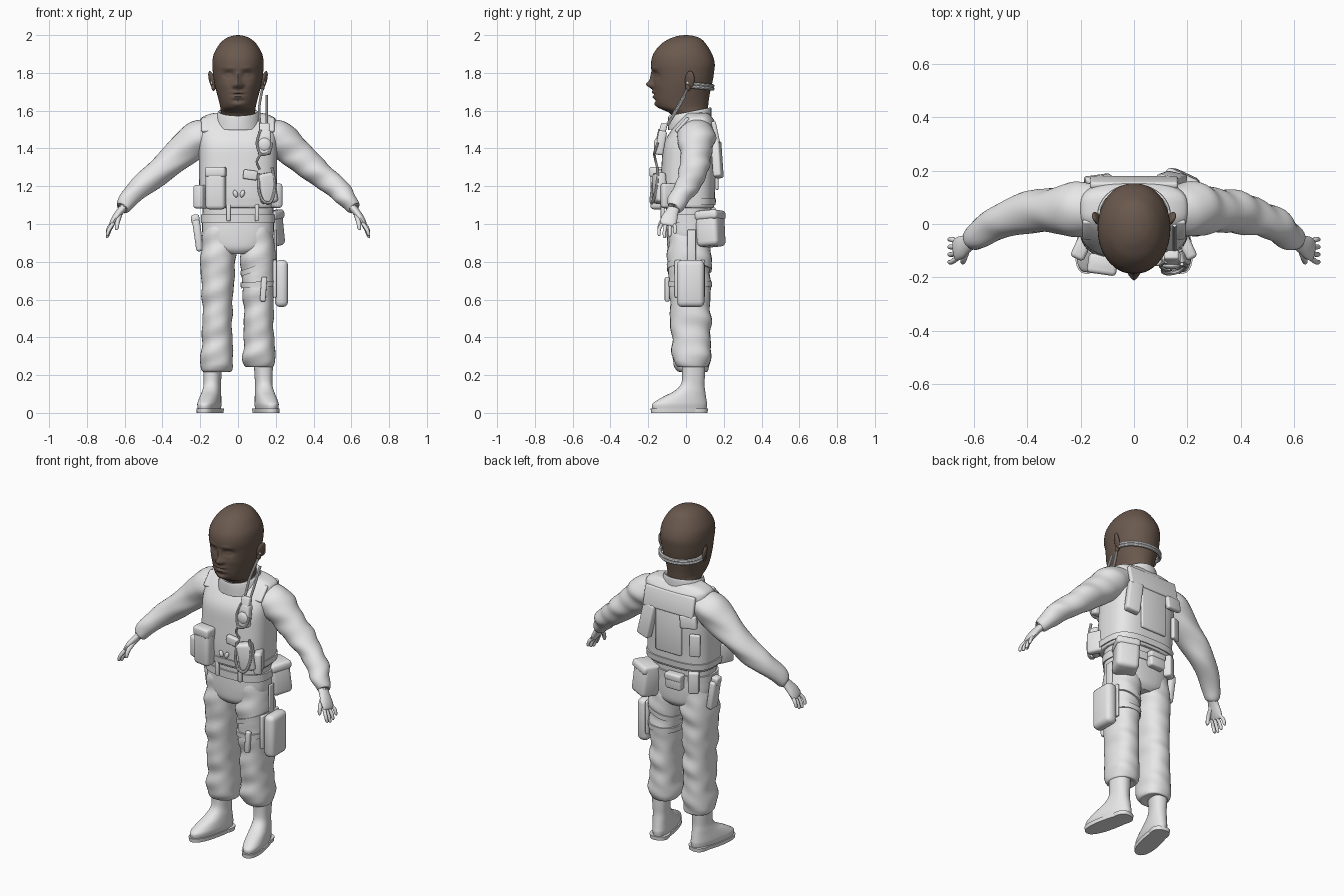
import bpy, bmesh, math
from mathutils import Vector, Matrix, Euler


def material(name, rgb):
    m = bpy.data.materials.new(name)
    m.diffuse_color = (*rgb, 1)
    return m


GREY = material("light_grey", (0.8, 0.8, 0.8))
BROWN = material("dark_brown", (0.145, 0.1, 0.076))


def finish(name, bm, mat=GREY):
    bmesh.ops.recalc_face_normals(bm, faces=bm.faces)
    me = bpy.data.meshes.new(name)
    bm.to_mesh(me)
    bm.free()
    me.materials.append(mat)
    ob = bpy.data.objects.new(name, me)
    bpy.context.collection.objects.link(ob)
    return ob


def spline(rows, k):
    """Catmull-Rom interpolation of rows of numbers."""
    out = []
    for i in range(len(rows) - 1):
        a, b, c, d = (rows[max(i - 1, 0)], rows[i], rows[i + 1], rows[min(i + 2, len(rows) - 1)])
        for j in range(k):
            t = j / k
            out.append([0.5 * (2 * q + (r - p) * t + (2 * p - 5 * q + 4 * r - s) * t * t
                               + (3 * q - p - 3 * r + s) * t ** 3) for p, q, r, s in zip(a, b, c, d)])
    return out + [list(rows[-1])]


def loft(name, rows, mat=GREY, n=28, k=4, p=2.0, along=False, tilt=(0, 0), deform=None):
    """Skin rings (x, y, z, rx, ry); rings lie flat, or across the path if along."""
    bm, rings = bmesh.new(), []
    rows = spline(rows, k)
    for i, (x, y, z, rx, ry) in enumerate(rows):
        u, v, c = Vector((1, 0, 0)), Vector((0, 1, 0)), Vector((x, y, z))
        if along:
            t = Vector(rows[min(i + 1, len(rows) - 1)][:3]) - Vector(rows[max(i - 1, 0)][:3])
            u = t.cross(v).normalized()
            v = t.cross(u).normalized()
        ring = []
        for j in range(n):
            a = 2 * math.pi * j / n
            ca, sa = math.cos(a), math.sin(a)
            du = math.copysign(abs(ca) ** (2 / p), ca) * max(rx, .001)
            dv = math.copysign(abs(sa) ** (2 / p), sa) * max(ry, .001)
            co = c + u * du + v * dv
            co.z += tilt[0] * du + tilt[1] * dv
            ring.append(bm.verts.new(deform(co) if deform else co))
        rings.append(ring)
    for r, s in zip(rings, rings[1:]):
        for j in range(n):
            bm.faces.new((r[j], r[(j + 1) % n], s[(j + 1) % n], s[j]))
    bm.faces.new(rings[0])
    bm.faces.new(rings[-1])
    return finish(name, bm, mat)


def box(name, loc, size, rot=(0, 0, 0), bevel=0.012):
    """Soft-edged box, rotation in degrees."""
    bm = bmesh.new()
    m = Matrix.Translation(loc) @ Euler([math.radians(a) for a in rot]).to_matrix().to_4x4()
    bmesh.ops.create_cube(bm, size=1)
    bmesh.ops.scale(bm, vec=size, verts=bm.verts)
    bmesh.ops.bevel(bm, geom=bm.edges[:], offset=min(bevel, min(size) * .45), segments=3,
                    profile=.5, affect='EDGES')
    bmesh.ops.transform(bm, matrix=m, verts=bm.verts)
    return finish(name, bm)


def ball(name, loc, size, rot=(0, 0, 0), mat=GREY):
    bm = bmesh.new()
    m = Matrix.LocRotScale(Vector(loc), Euler([math.radians(a) for a in rot]), Vector(size))
    bmesh.ops.create_uvsphere(bm, u_segments=24, v_segments=14, radius=1, matrix=m)
    return finish(name, bm, mat)


def cable(name, pts, r):
    cu = bpy.data.curves.new(name, 'CURVE')
    cu.dimensions, cu.bevel_depth, cu.bevel_resolution = '3D', r, 2
    cu.use_fill_caps = True
    pts = spline(pts, 6)
    sp = cu.splines.new('POLY')
    sp.points.add(len(pts) - 1)
    for q, co in zip(sp.points, pts):
        q.co = (*co, 1)
    tmp = bpy.data.objects.new(name + "_path", cu)
    bpy.context.collection.objects.link(tmp)
    bpy.context.view_layer.update()
    me = bpy.data.meshes.new_from_object(tmp.evaluated_get(bpy.context.evaluated_depsgraph_get()))
    bpy.data.objects.remove(tmp)
    bm = bmesh.new()
    bm.from_mesh(me)
    return finish(name, bm)


# Head: smooth egg with facial relief
RELIEF = [  # x, z, spread x, spread z, push in y
    (0, 1.738, .018, .02, -.036), (0, 1.775, .013, .03, -.014), (.02, 1.733, .011, .011, -.012),
    (.05, 1.79, .026, .017, .017), (.05, 1.788, .014, .009, -.010), (.045, 1.825, .035, .011, -.005),
    (0, 1.697, .03, .008, -.009), (0, 1.685, .034, .004, .006), (0, 1.672, .026, .008, -.009),
    (0, 1.652, .03, .008, .006), (0, 1.632, .025, .014, -.008), (.07, 1.735, .025, .02, -.004)]


def face(co):
    if co.y < -.03:
        w = min(1, (-.03 - co.y) / .05)
        for x, z, sx, sz, d in RELIEF:
            co.y += w * d * math.exp(-((abs(co.x) - x) / sx) ** 2 - ((co.z - z) / sz) ** 2)
    return co


HEAD = [(1.54, .088, -.06, .11), (1.585, .09, -.085, .113), (1.605, .092, -.125, .115), (1.62, .094, -.15, .117),
        (1.65, .101, -.165, .12), (1.70, .114, -.172, .128), (1.75, .126, -.173, .14), (1.80, .133, -.178, .148),
        (1.85, .136, -.185, .152), (1.90, .128, -.173, .138), (1.95, .1, -.135, .108), (1.98, .068, -.088, .08),
        (1.995, .034, -.045, .042), (2.0, .004, -.005, .005)]
loft("head", [(0, (f + b) / 2, z, w, (b - f) / 2) for z, w, f, b in HEAD], BROWN, 96, 8, 2.1, deform=face)
for s, side in ((1, "right"), (-1, "left")):
    ball(side + "_ear", (s * .138, .02, 1.762), (.012, .027, .05), (-10, s * 12, -s * 25), BROWN)
    ball(side + "_ear_lobe", (s * .13, .012, 1.725), (.011, .015, .02), (0, 0, 0), BROWN)
    ball(side + "_earpiece", (s * .132, .012, 1.75), (.012, .011, .014))

# Headset band behind the head and cable to the radio
for dz in (-.008, .008):
    cable("headset_band", [(.13 * math.cos(a), .03 + .112 * math.sin(a), 1.735 + dz - .012 * math.sin(a))
                           for a in [math.pi * i / 12 for i in range(13)]], .009)
cable("headset_cable", [(.135, .02, 1.74), (.122, -.01, 1.68), (.112, -.05, 1.61), (.115, -.085, 1.55),
                        (.125, -.12, 1.5)], .007)

# Shirt, collar, vest, belt and hips
loft("shirt", [(0, .015, 1.0, .185, .115), (0, .015, 1.1, .188, .12), (0, .02, 1.3, .18, .12)], p=2.5)
loft("vest", [(0, .01, 1.085, .192, .13), (0, .01, 1.10, .202, .14), (0, .01, 1.2, .206, .145),
              (0, .017, 1.32, .207, .146), (0, .023, 1.42, .207, .142), (0, .04, 1.49, .207, .122),
              (0, .055, 1.54, .203, .098), (0, .06, 1.565, .19, .078), (0, .06, 1.585, .14, .06),
              (0, .055, 1.59, .08, .04)], n=56, p=3.0)
loft("vest_hem", [(0, .01, 1.10, .209, .146), (0, .01, 1.135, .211, .15)], n=56, k=2, p=3.0)
loft("collar", [(0, .02, 1.52, .125, .115), (0, .02, 1.57, .115, .115), (0, .02, 1.595, .103, .112),
                (0, .02, 1.585, .09, .1)], tilt=(0, .2))
loft("belt", [(0, .015, 1.005, .196, .125), (0, .015, 1.05, .197, .127)], k=2, p=2.5, n=48)
loft("hips", [(0, .017, .84, .07, .09), (0, .017, .87, .15, .113), (0, .017, .93, .185, .119),
              (0, .017, 1.0, .19, .119), (0, .017, 1.03, .188, .117)], p=2.5, n=40)


def wrinkle(co):
    """Cloth folds."""
    f = .004 * math.sin(co.z * 38 + co.y * 14) + .003 * math.sin(co.z * 61 - co.x * 25)
    return co + Vector((f * .6, f, 0))


# Limbs, mirrored left and right
for s, side in ((1, "right"), (-1, "left")):
    drop = -.025 if s < 0 else 0
    loft(side + "_trouser_leg", [(s * x, y, z, a, b) for x, y, z, a, b in (
        (.095, .017, 1.0, .08, .1), (.1, .017, .9, .092, .112), (.106, .017, .8, .093, .114),
        (.108, .018, .68, .086, .111), (.109, .022, .55, .079, .107), (.11, .026, .45, .079, .106),
        (.111, .028, .36, .082, .102), (.112, .03, .3 + drop, .087, .1), (.113, .033, .265 + drop, .085, .094),
        (.114, .037, .243 + drop, .072, .08), (.118, .04, .25 + drop, .045, .055))],
        k=6, n=32, p=2.3, deform=wrinkle)
    # Boots turned slightly outward
    turn = Matrix.Translation((s * .135, .04, 0)) @ Matrix.Rotation(s * .22, 4, 'Z')
    loft(side + "_boot", [(0, (f + b) / 2, z, w, (b - f) / 2) for z, w, f, b in (
        (.018, .05, -.222, .07), (.045, .054, -.225, .073), (.065, .053, -.2, .07), (.09, .05, -.155, .066),
        (.115, .047, -.105, .062), (.15, .044, -.068, .058), (.2, .046, -.06, .06), (.3, .052, -.065, .062))],
        n=32, p=2.3, deform=lambda c: turn @ c)
    for nm, y, ry, w in (("_sole", -.078, .152, .055), ("_heel", .02, .054, .053)):
        loft(side + "_boot" + nm, [(0, y, 0, w, ry), (0, y, .022, w + .002, ry + .002)],
             n=32, k=1, p=2.4, deform=lambda c: turn @ c)
    # Sleeves and hands
    loft(side + "_sleeve", [(s * x, y, z, a, b) for x, y, z, a, b in (
        (.15, .055, 1.485, .075, .09), (.21, .055, 1.455, .095, .1), (.27, .053, 1.405, .09, .092),
        (.34, .048, 1.345, .08, .08), (.43, .036, 1.265, .068, .074), (.52, .0, 1.195, .06, .062),
        (.575, -.035, 1.135, .05, .054), (.61, -.062, 1.087, .038, .042), (.612, -.064, 1.085, .02, .025))],
        along=True, k=6, deform=wrinkle)
    loft(side + "_hand", [(s * x, y, z, a, b) for x, y, z, a, b in (
        (.595, -.055, 1.1, .022, .03), (.625, -.073, 1.065, .02, .034), (.65, -.088, 1.03, .019, .043),
        (.668, -.096, 1.0, .014, .042), (.673, -.098, .992, .006, .03))], along=True, n=20)
    for i in range(4):
        y0, y1 = -.126 + i * .02, -.142 + i * .028
        low = (.0, -.01, -.004, .012)[i]
        loft(side + "_finger", [(s * .66, y0, 1.005, .01, .01), (s * .683, y1, .97 + low, .010, .0095),
                                (s * .692, y1, .942 + low, .008, .008), (s * .692, y1, .936 + low, .002, .002)],
             along=True, n=10)
    loft(side + "_thumb", [(s * .625, -.09, 1.05, .012, .014), (s * .638, -.13, 1.01, .012, .012),
                           (s * .642, -.143, .975, .009, .009), (s * .642, -.144, .968, .002, .002)],
         along=True, n=10)
    # Vest shoulder straps, belt hangers and buckles
    box("shoulder_strap", (s * .15, -.02, 1.525), (.085, .02, .1), (-42, 0, 0), .008)
    box("belt_hanger", (s * .075 + .025, -.124, 1.06), (.022, .02, .09), bevel=.006)
    ball("vest_buckle", (s * .018 + .005, -.14, 1.16), (.012, .012, .02), (0, s * 20, 0))

# Front pouches
box("large_front_pouch", (-.118, -.15, 1.19), (.105, .07, .225), (0, 0, -8), .02)
box("large_front_pouch_flap", (-.118, -.152, 1.275), (.111, .074, .055), (0, 0, -8), .015)
box("left_side_pouch", (-.195, -.085, 1.145), (.055, .1, .125), (0, 0, -25), .015)
box("small_front_box", (.065, -.142, 1.26), (.075, .03, .05), (0, 8, 0), .008)
box("right_front_pouch", (.155, -.14, 1.19), (.09, .06, .16), (0, -10, 18), .018)
box("right_side_pouch", (.198, -.085, 1.15), (.045, .1, .13), (0, 0, 25), .015)
cable("tool_lanyard", [(.11, -.165, 1.27), (.11, -.18, 1.18), (.135, -.185, 1.12), (.175, -.175, 1.12),
                       (.195, -.155, 1.2), (.18, -.15, 1.3)], .008)

# Radio with antenna and coiled cable
box("radio_holder", (.14, -.133, 1.43), (.068, .045, .13), (-10, 0, 0))
box("radio", (.14, -.125, 1.49), (.055, .035, .09), (-15, 0, 0), .008)
cable("antenna", [(.152, -.1, 1.52), (.152, -.05, 1.6), (.152, -.005, 1.68)], .007)
ball("radio_speaker", (.14, -.155, 1.42), (.034, .015, .036))
cable("radio_cable", [(.12, -.14, 1.5), (.1, -.155, 1.43), (.12, -.168, 1.37), (.165, -.165, 1.38),
                      (.18, -.15, 1.43)], .007)
cable("lower_cable", [(.12, -.168, 1.37), (.1, -.16, 1.33), (.115, -.15, 1.29)], .007)

# Back of the vest
box("back_yoke", (0, .156, 1.485), (.33, .026, .12), (12, 0, 0), .01)
box("back_panel", (0, .163, 1.31), (.17, .018, .26), bevel=.008)
box("back_long_pouch", (.14, .165, 1.345), (.085, .045, .2), (6, -10, -12), .012)
box("back_small_pouch", (-.135, .168, 1.40), (.1, .03, .075), (4, 6, 8), .01)
box("back_left_plate", (-.165, .15, 1.26), (.06, .025, .13), (0, 0, 20), .008)

# Belt equipment
box("large_belt_pouch", (.165, .13, .975), (.13, .125, .19), (5, -4, -25), .025)
box("large_belt_pouch_flap", (.163, .128, 1.045), (.136, .131, .05), (5, -4, -25), .018)
box("back_belt_pouch", (-.03, .148, 1.01), (.1, .05, .085), bevel=.012)
box("back_belt_pouch_flap", (-.03, .15, 1.04), (.106, .054, .04), bevel=.01)
box("corner_belt_pouch", (-.14, .125, 1.025), (.06, .05, .13), (0, 0, 30), .012)
box("left_holster", (-.212, .04, .94), (.04, .07, .17), (0, -8, 0), .014)
box("left_holster_grip", (-.226, .035, 1.025), (.045, .05, .05), (0, -8, 0), .012)

# Thigh rig on the right leg
box("thigh_pouch", (.23, .025, .685), (.07, .145, .25), (0, 0, 0), .028)
box("thigh_backplate", (.195, .02, .71), (.02, .16, .2), bevel=.008)
for z, t in ((.665, .06), (.755, .35)):
    loft("thigh_strap", [(.108, .018, z, .093, .118), (.108, .018, z + .03, .095, .12)],
         k=2, n=40, p=2.3, tilt=(t, 0))
box("thigh_tool_sheath", (.135, -.1, .655), (.03, .025, .13), (0, 4, 0), .008)
box("drop_strap", (.2, .03, .87), (.012, .045, .2), bevel=.005)

# Smooth shading with crisp edges
bpy.ops.object.select_all(action='SELECT')
bpy.context.view_layer.objects.active = bpy.data.objects["head"]
bpy.ops.object.shade_smooth_by_angle(angle=math.radians(40))
